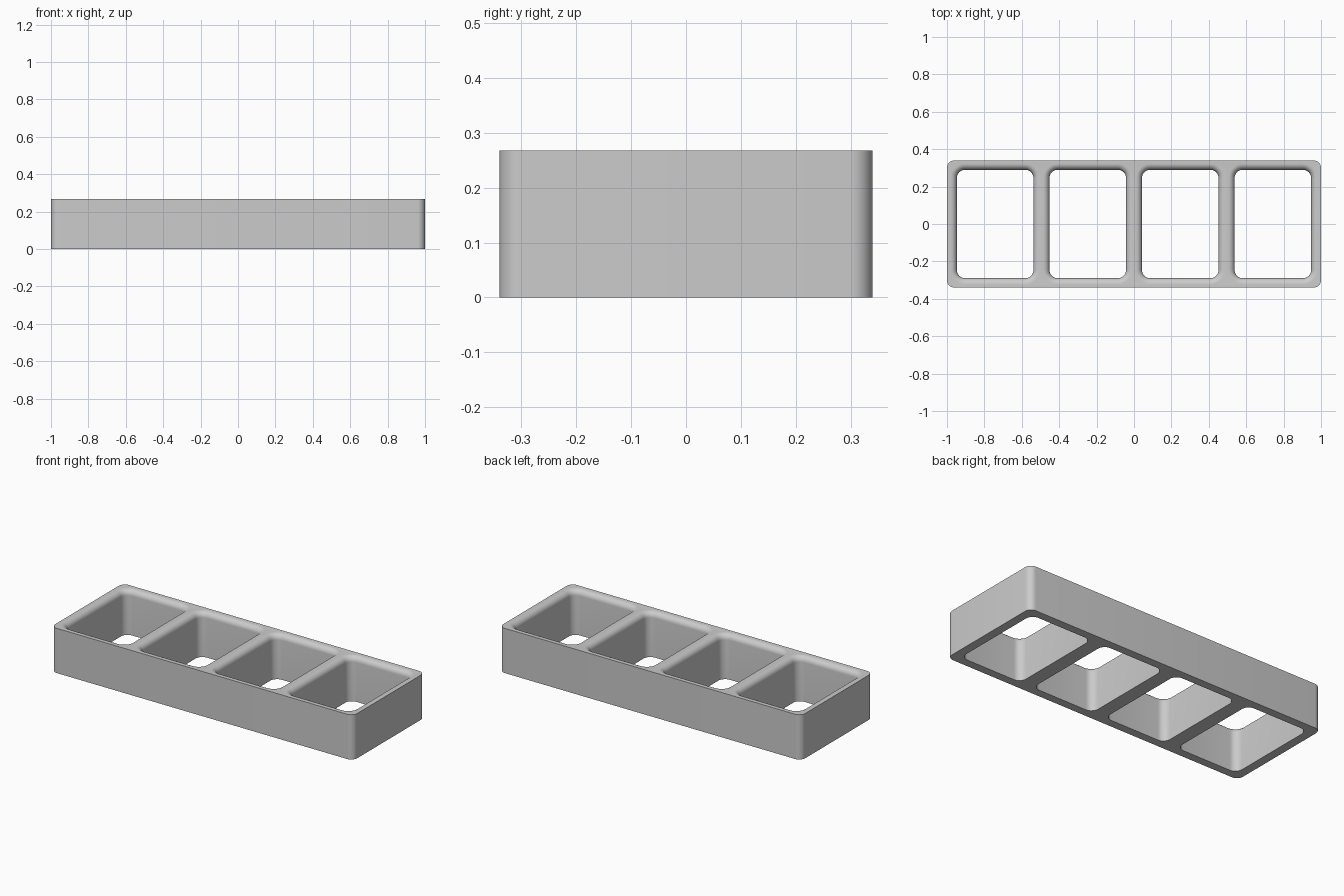
import bpy, bmesh, math

if "Cube" in bpy.data.objects:
    bpy.data.objects.remove(bpy.data.objects["Cube"])

L, W, H = 2.0, 0.68, 0.268      # outer size
HOLE_W, HOLE_D = 0.41, 0.58     # pocket opening
PITCH = 0.495                   # pocket spacing
FILLET = 0.033                  # rounding of the upper pocket edges


def rounded_rect(w, d, r, seg=8):
    """Counter-clockwise outline of a rounded rectangle."""
    pts = []
    for i, (sx, sy) in enumerate([(1, 1), (-1, 1), (-1, -1), (1, -1)]):
        for k in range(seg + 1):
            a = math.pi / 2 * (i + k / seg)
            pts.append((sx * (w / 2 - r) + r * math.cos(a),
                        sy * (d / 2 - r) + r * math.sin(a)))
    return pts


def loft(name, rings, x=0.0):
    """Closed solid through (outline, height) rings."""
    bm = bmesh.new()
    loops = [[bm.verts.new((px + x, py, z)) for px, py in pts] for pts, z in rings]
    for a, b in zip(loops, loops[1:]):
        n = len(a)
        for i in range(n):
            bm.faces.new((a[i], a[(i + 1) % n], b[(i + 1) % n], b[i]))
    bm.faces.new(loops[0][::-1])
    bm.faces.new(loops[-1])
    me = bpy.data.meshes.new(name)
    bm.to_mesh(me)
    bm.free()
    ob = bpy.data.objects.new(name, me)
    bpy.context.collection.objects.link(ob)
    return ob


grey = bpy.data.materials.new("light grey")
grey.diffuse_color = (0.6, 0.6, 0.6, 1)
grey.use_nodes = True
grey.node_tree.nodes["Principled BSDF"].inputs["Base Color"].default_value = grey.diffuse_color

# Outer block with rounded vertical corners
outline = rounded_rect(L, W, 0.04)
tray = loft("four_cell_tray", [(outline, 0), (outline, H)])
tray.data.materials.append(grey)

# Through-pockets that flare out in a quarter round at the top
for i in range(4):
    rings = [(0.0, -0.1)]
    for k in range(9):
        a = math.pi / 2 * k / 8
        rings.append((FILLET * (1 - math.cos(a)), H - FILLET + FILLET * math.sin(a)))
    rings.append((FILLET, H + 0.1))
    cutter = loft("pocket_cutter",
                  [(rounded_rect(HOLE_W + 2 * o, HOLE_D + 2 * o, 0.045 + o), z)
                   for o, z in rings], (i - 1.5) * PITCH)
    cutter.data.materials.append(grey)
    cutter.hide_render = True
    mod = tray.modifiers.new("pocket", 'BOOLEAN')
    mod.operation, mod.solver, mod.object = 'DIFFERENCE', 'EXACT', cutter
    bpy.context.view_layer.objects.active = tray
    bpy.ops.object.modifier_apply(modifier=mod.name)
    bpy.data.objects.remove(cutter)

# Smooth fillets, sharp rims
bpy.ops.object.select_all(action='DESELECT')
tray.select_set(True)
bpy.context.view_layer.objects.active = tray
bpy.ops.object.shade_smooth_by_angle(angle=math.radians(30))
